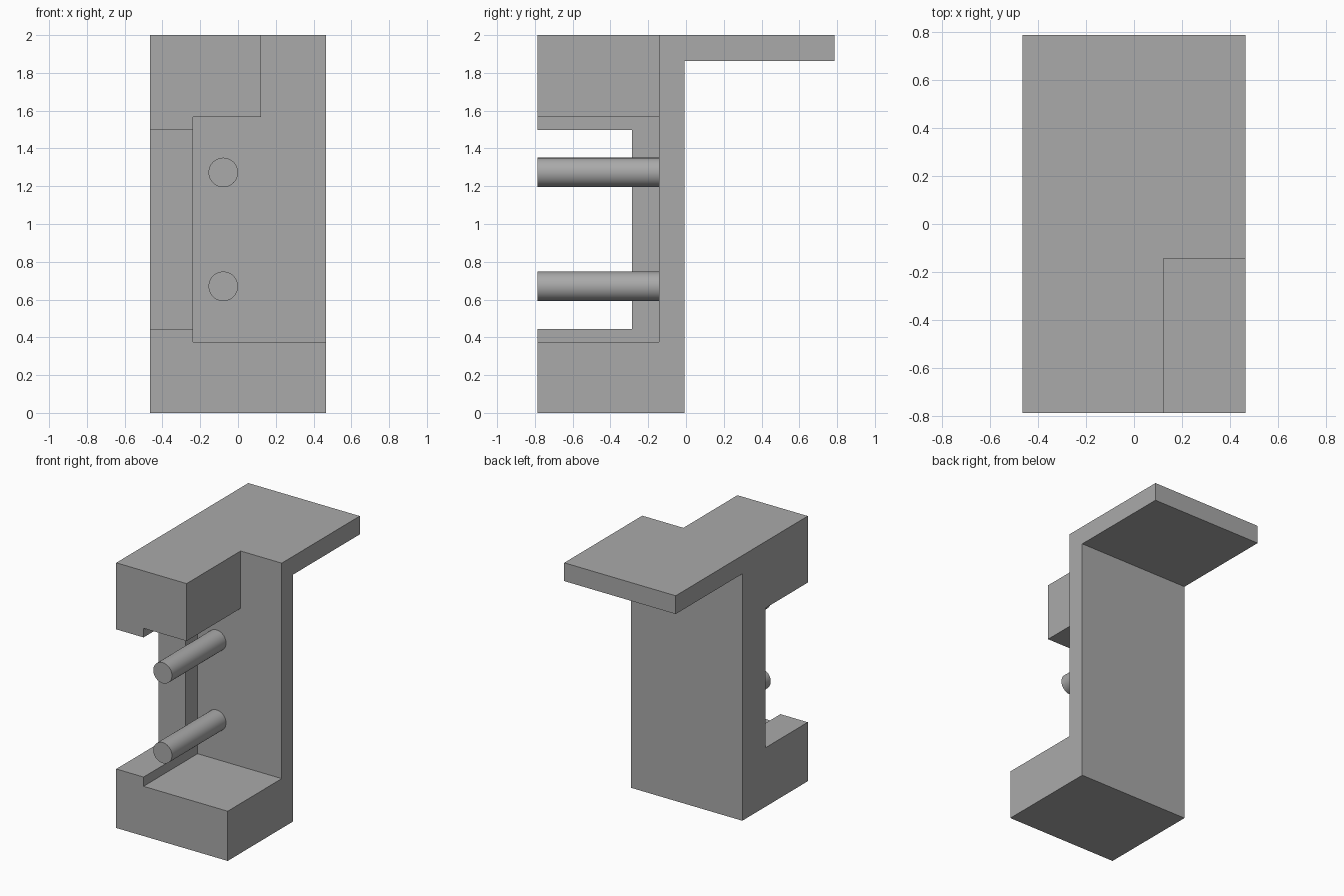
import bpy, bmesh, math
from mathutils import Vector

default = bpy.data.objects.get("Cube")
if default:
    bpy.data.objects.remove(default, do_unlink=True)

# Single plain grey
grey = bpy.data.materials.new("plain_grey")
grey.use_nodes = True
colour = (0.4, 0.4, 0.4, 1)
grey.diffuse_color = colour
grey.node_tree.nodes["Principled BSDF"].inputs["Base Color"].default_value = colour

HALF_W, HALF_D, HEIGHT = 0.465, 0.787, 2.0
PLATE_FRONT, PLATE_BACK = -0.143, -0.007
STEP_X = -0.237
OUT = 3.0  # cutters reach well past the body


def make_object(name, bm):
    bmesh.ops.recalc_face_normals(bm, faces=bm.faces)
    mesh = bpy.data.meshes.new(name)
    bm.to_mesh(mesh)
    bm.free()
    mesh.materials.append(grey)
    obj = bpy.data.objects.new(name, mesh)
    bpy.context.collection.objects.link(obj)
    return obj


def activate(obj):
    bpy.ops.object.select_all(action="DESELECT")
    obj.select_set(True)
    bpy.context.view_layer.objects.active = obj


def extrude_side_profile(name, points, half_width):
    bm = bmesh.new()
    face = bm.faces.new([bm.verts.new((-half_width, y, z)) for y, z in points])
    grown = bmesh.ops.extrude_face_region(bm, geom=[face])["geom"]
    verts = [g for g in grown if isinstance(g, bmesh.types.BMVert)]
    bmesh.ops.translate(bm, verts=verts, vec=(2 * half_width, 0, 0))
    return make_object(name, bm)


def cut_box(body, name, low, high):
    low, high = Vector(low), Vector(high)
    bm = bmesh.new()
    bmesh.ops.create_cube(bm, size=1)
    bmesh.ops.scale(bm, vec=high - low, verts=bm.verts)
    bmesh.ops.translate(bm, vec=(low + high) / 2, verts=bm.verts)
    cutter = make_object(name, bm)
    cutter.hide_render = True
    mod = body.modifiers.new(name, "BOOLEAN")
    mod.operation, mod.solver, mod.object = "DIFFERENCE", "EXACT", cutter
    activate(body)
    bpy.ops.object.modifier_apply(modifier=mod.name)
    bpy.data.objects.remove(cutter, do_unlink=True)


# Body: upright block with a shelf overhanging the back
body = extrude_side_profile("bracket_body", [
    (-HALF_D, 0), (PLATE_BACK, 0), (PLATE_BACK, 1.862),
    (HALF_D, 1.862), (HALF_D, HEIGHT), (-HALF_D, HEIGHT)], HALF_W)

# Main recess, open to the front and the left
cut_box(body, "main_recess", (STEP_X, -OUT, 0.375), (OUT, PLATE_FRONT, 1.567))
# Missing corner of the upper block
cut_box(body, "upper_corner", (0.122, -OUT, 1.2), (OUT, PLATE_FRONT, OUT))
# Shallower notch on the right, leaving a thick strip and two lips
cut_box(body, "side_notch", (-OUT, -OUT, 0.445), (STEP_X + 0.1, -0.285, 1.498))

# Pins standing out of the back plate
for name, z in (("upper_pin", 1.273), ("lower_pin", 0.67)):
    length = HALF_D + PLATE_FRONT
    bm = bmesh.new()
    bmesh.ops.create_cone(bm, cap_ends=True, segments=48,
                          radius1=0.078, radius2=0.078, depth=length)
    pin = make_object(name, bm)
    pin.rotation_euler.x = math.pi / 2
    pin.location = (-0.078, PLATE_FRONT - length / 2, z)
    activate(pin)
    bpy.ops.object.shade_smooth_by_angle(angle=math.radians(30))
